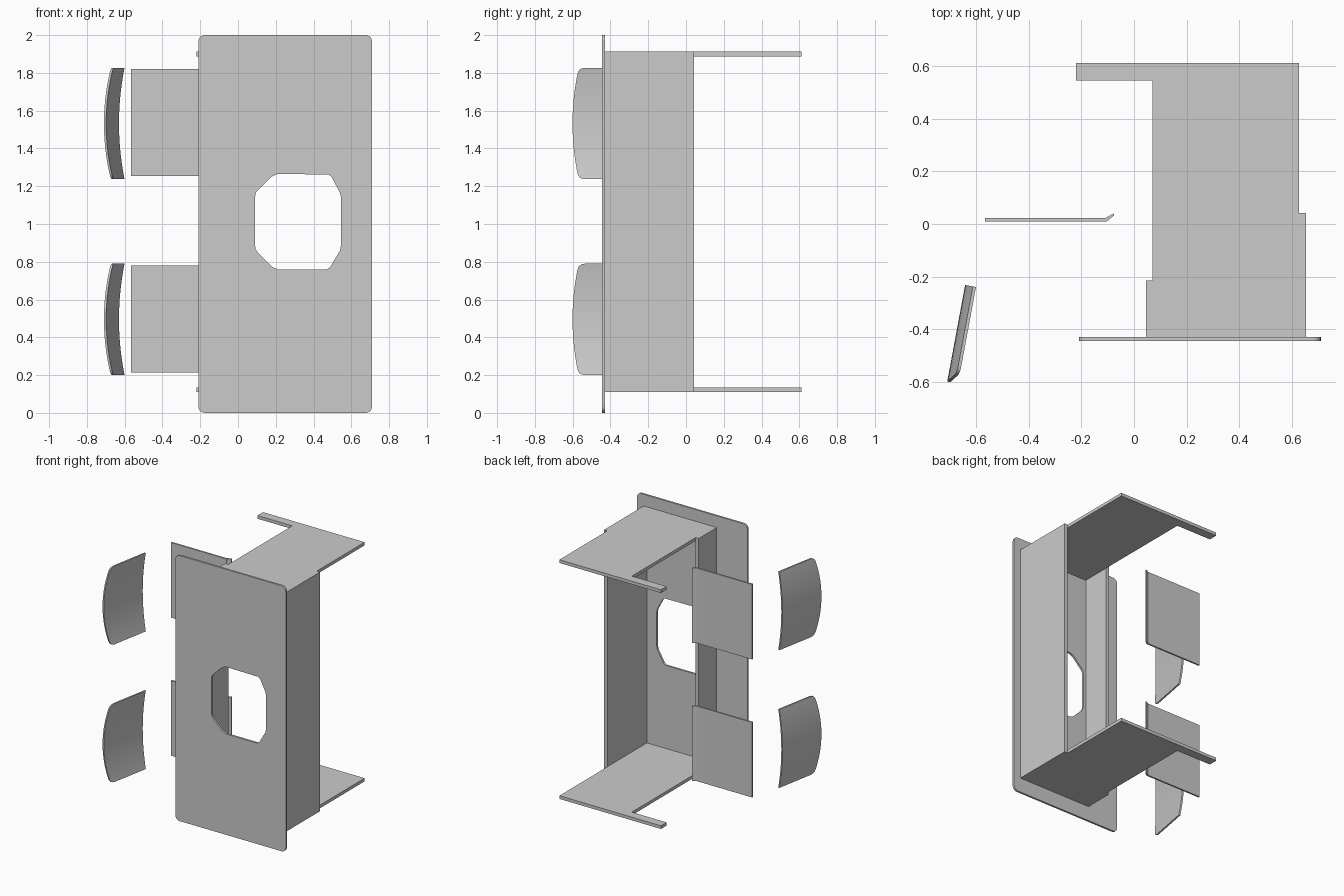
import bpy, bmesh, math
from mathutils import Vector

if "Cube" in bpy.data.objects:
    bpy.data.objects.remove(bpy.data.objects["Cube"])


def finish(name, bm):
    bmesh.ops.recalc_face_normals(bm, faces=bm.faces[:])
    mesh = bpy.data.meshes.new(name)
    bm.to_mesh(mesh)
    bm.free()
    obj = bpy.data.objects.new(name, mesh)
    bpy.context.collection.objects.link(obj)
    return obj


def prism(name, loops, to3d, depth):
    """Fill an outline (further loops are holes) and extrude it along depth."""
    bm = bmesh.new()
    edges = []
    for loop in loops:
        vs = [bm.verts.new(to3d(*p)) for p in loop]
        edges += [bm.edges.new((vs[i - 1], vs[i])) for i in range(len(vs))]
    if len(loops) == 1:
        bm.faces.new(vs)
    else:
        bmesh.ops.triangle_fill(bm, edges=edges, use_beauty=True)
    ext = bmesh.ops.extrude_face_region(bm, geom=bm.faces[:])
    moved = [g for g in ext["geom"] if isinstance(g, bmesh.types.BMVert)]
    bmesh.ops.translate(bm, verts=moved, vec=Vector(depth))
    return finish(name, bm)


def rect(x0, x1, y0, y1):
    return [(x0, y0), (x1, y0), (x1, y1), (x0, y1)]


def rounded_rect(x0, x1, y0, y1, r, n=5):
    pts = []
    for k, (cx, cy) in enumerate(rect(x0 + r, x1 - r, y0 + r, y1 - r)):
        for i in range(n + 1):
            a = math.pi + (k + i / n) * math.pi / 2
            pts.append((cx + r * math.cos(a), cy + r * math.sin(a)))
    return pts


def plan(z):
    return lambda x, y: (x, y, z)


# front plate with the chamfered opening
opening = [(.09, .89), (.09, 1.14), (.094, 1.165), (.108, 1.182), (.18, 1.252),
           (.21, 1.265), (.48, 1.262), (.495, 1.25), (.54, 1.165), (.545, 1.14),
           (.545, .885), (.54, .86), (.487, .77), (.47, .76), (.21, .76),
           (.18, .773), (.108, .845), (.094, .865)]
prism("front_plate", [rounded_rect(-.21, .71, 0, 2, .035), opening],
      lambda x, z: (x, -.445, z), (0, .015, 0))

# top and bottom shelves with the rear arm
shelf = [(.07, -.43), (.07, .545), (-.22, .545), (-.22, .612),
         (.627, .612), (.627, -.43)]
for name, z in (("bottom_shelf", .11), ("top_shelf", 1.888)):
    prism(name, [shelf], plan(z), (0, 0, .024))

# side walls
prism("right_wall", [rect(.627, .654, -.43, .042)], plan(.11), (0, 0, 1.802))
prism("left_wall", [rect(.045, .07, -.43, -.215)], plan(.11), (0, 0, 1.802))

# flat tabs with a small bent lip
tab = [(-.567, .01), (-.103, .01), (-.076, .032), (-.078, .04),
       (-.108, .023), (-.567, .023)]
for name, z in (("lower_tab", .215), ("upper_tab", 1.255)):
    prism(name, [tab], plan(z), (0, 0, .565))


# curved grip pads: concave panels with a bowed front edge and rounded corners
def pad(name, zc):
    back = Vector((-.642, -.232, zc))
    along = Vector((-.068, -.367, 0)).normalized()
    inward = Vector((-along.y, along.x, 0))
    half = [(.04 * i, .373 - .45 * (.04 * i) ** 2) for i in range(7)]
    half += [(.265, .341), (.277, .336), (.286, .329), (.292, .317), (.295, .30)]
    stations = [(-z, s) for z, s in half[:0:-1]] + half
    bm = bmesh.new()
    rings = []
    for z, s in stations:
        sag = .03 * (z / .295) ** 2
        base = back + Vector((0, 0, z)) + inward * sag
        t = inward * .012
        rings.append([bm.verts.new(p) for p in
                      (base, base + along * s, base + along * s + t, base + t)])
    for a, b in zip(rings, rings[1:]):
        for i in range(4):
            bm.faces.new((a[i - 1], a[i], b[i], b[i - 1]))
    bm.faces.new(rings[0])
    bm.faces.new(rings[-1])
    obj = finish(name, bm)
    bpy.ops.object.select_all(action='DESELECT')
    obj.select_set(True)
    bpy.context.view_layer.objects.active = obj
    bpy.ops.object.shade_smooth_by_angle(angle=math.radians(30))


pad("lower_grip_pad", .495)
pad("upper_grip_pad", 1.532)
